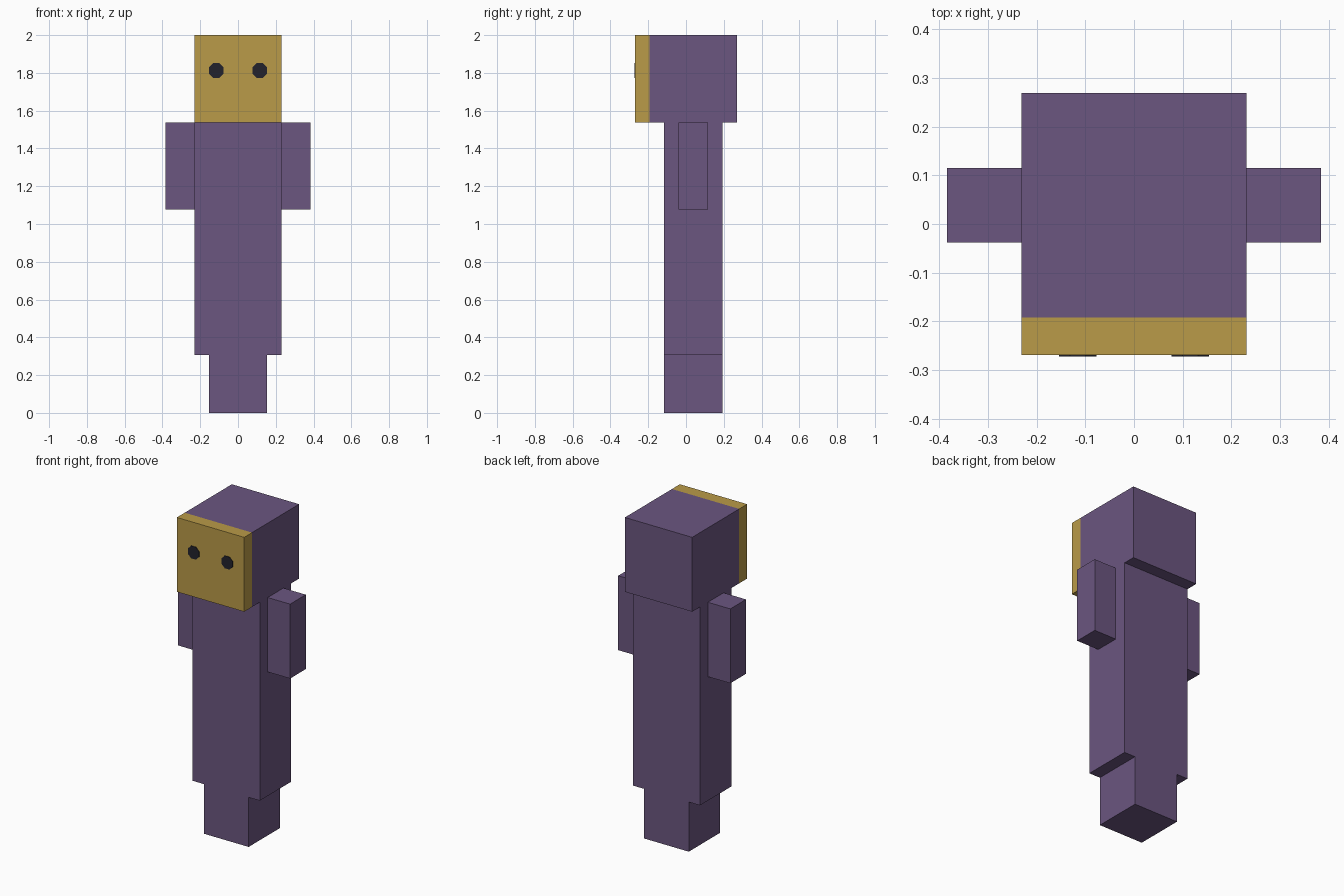
import bpy, bmesh, math
from mathutils import Matrix

if "Cube" in bpy.data.objects:
    bpy.data.objects.remove(bpy.data.objects["Cube"])

U = 2 / 26  # one block unit


def material(name, rgb):
    m = bpy.data.materials.new(name)
    m.diffuse_color = (*rgb, 1)
    m.use_nodes = True
    m.node_tree.nodes["Principled BSDF"].inputs["Base Color"].default_value = m.diffuse_color
    return m


purple = material("purple", (0.147, 0.093, 0.216))
gold = material("gold", (0.491, 0.328, 0.065))
dark = material("dark", (0.016, 0.016, 0.025))


def finish(name, bm, *mats):
    bmesh.ops.recalc_face_normals(bm, faces=bm.faces)
    mesh = bpy.data.meshes.new(name)
    bm.to_mesh(mesh)
    bm.free()
    for m in mats:
        mesh.materials.append(m)
    ob = bpy.data.objects.new(name, mesh)
    bpy.context.collection.objects.link(ob)
    return ob


def box(x, y, z):
    """Box from (min, max) ranges given in block units."""
    bm = bmesh.new()
    ranges = (x, y, z)
    size = [(b - a) * U for a, b in ranges]
    mid = [(a + b) / 2 * U for a, b in ranges]
    bmesh.ops.create_cube(bm, size=1, matrix=Matrix.Translation(mid) @ Matrix.Diagonal((*size, 1)))
    return bm


# Legs and torso
finish("legs", box((-2, 2), (-1.5, 2.5), (0, 4)), purple)
finish("torso", box((-3, 3), (-1.5, 2.5), (4, 20)), purple)

# Arms and eyes, one per side
for side, s in (("left", -1), ("right", 1)):
    finish(side + "_arm", box(sorted((3 * s, 5 * s)), (-0.5, 1.5), (14, 20)), purple)

    bm = bmesh.new()
    place = (Matrix.Translation((1.5 * s * U, -3.5 * U - 0.001, 1.813))
             @ Matrix.Rotation(math.pi / 2, 4, 'X') @ Matrix.Rotation(math.pi / 8, 4, 'Z'))
    bmesh.ops.create_cone(bm, cap_ends=True, segments=8, radius1=0.042, radius2=0.042,
                          depth=0.004, matrix=place)
    finish(side + "_eye", bm, dark)

# Head, with the front slice coloured as the face
bm = box((-3, 3), (-3.5, 3.5), (20, 26))
cut = -2.5 * U
bmesh.ops.bisect_plane(bm, geom=bm.verts[:] + bm.edges[:] + bm.faces[:],
                       plane_co=(0, cut, 0), plane_no=(0, 1, 0))
for f in bm.faces:
    f.material_index = int(f.calc_center_median().y < cut)
finish("head", bm, purple, gold)
